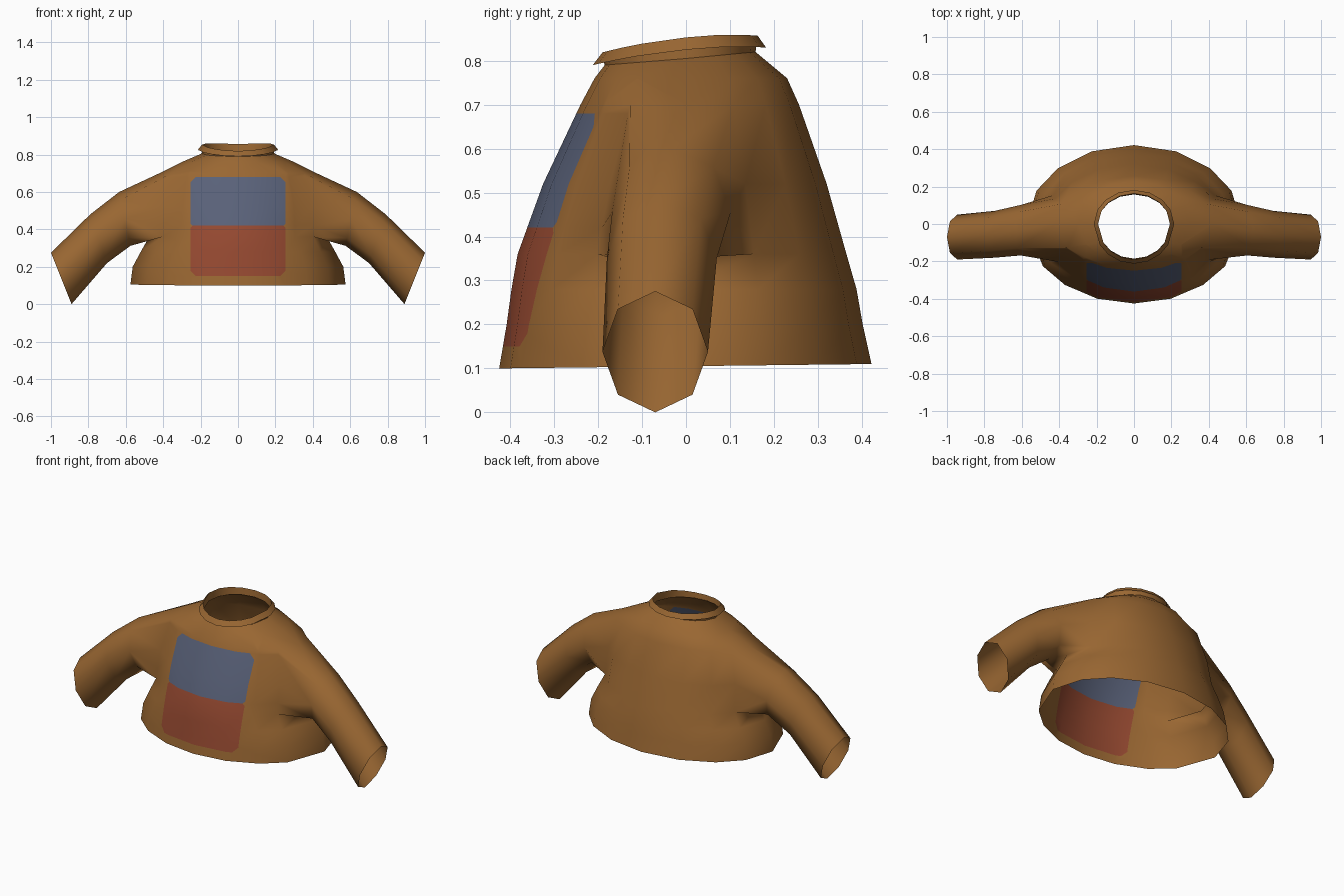
import bpy, bmesh, math
from mathutils import Vector

if "Cube" in bpy.data.objects:
    bpy.data.objects.remove(bpy.data.objects["Cube"])


def material(name, rgb):
    m = bpy.data.materials.new(name)
    m.diffuse_color = (*rgb, 1)
    m.use_nodes = True
    m.node_tree.nodes["Principled BSDF"].inputs["Base Color"].default_value = m.diffuse_color
    return m


BROWN = material("brown_wool", (0.32, 0.135, 0.032))
BLUE = material("slate_blue", (0.10, 0.12, 0.19))
RED = material("brick_red", (0.30, 0.066, 0.03))

# column angles: the four columns beside 0 and 180 degrees leave room for armholes
right = [-90, -70, -50, -32, 0, 25, 45, 67, 90]
ANGLES = [math.radians(a) for a in right + [180 - a for a in right[-2:0:-1]]]
N = len(ANGLES)


def ring(bm, half_w, front, back, height):
    """Oval ring with its own front and back depth; height is a function of sin(angle)."""
    out = []
    for a in ANGLES:
        s = math.sin(a)
        out.append(bm.verts.new((half_w * math.cos(a), s * (back if s > 0 else front), height(s))))
    return out


def bridge(bm, a, b, skip=()):
    n = len(a)
    for j in range(n):
        if j not in skip:
            k = (j + 1) % n
            bm.faces.new((a[j], a[k], b[k], b[j]))


def finish(bm, name, mats):
    for f in bm.faces:
        f.smooth = True
    me = bpy.data.meshes.new(name)
    bm.to_mesh(me)
    bm.free()
    for m in mats:
        me.materials.append(m)
    ob = bpy.data.objects.new(name, me)
    bpy.context.collection.objects.link(ob)
    return ob


# ---- body: stacked rings (z, half width, front depth, back depth, tilt to the back)
bm = bmesh.new()
rows = [(0.105, 0.575, 0.425, 0.422, 0.005), (0.20, 0.563, 0.408, 0.402, 0),
        (0.28, 0.52, 0.397, 0.388, 0), (0.36, 0.475, 0.383, 0.365, 0),
        (0.52, 0.465, 0.325, 0.32, 0), (0.70, 0.42, 0.24, 0.257, 0),
        (0.76, 0.30, 0.208, 0.23, 0), (0.805, 0.195, 0.185, 0.158, 0.015)]
rings = [ring(bm, w, f, b, lambda s, z=z, t=t: z + t * s) for z, w, f, b, t in rows]
holes = (3, 4, 11, 12)
for i in range(len(rings) - 1):
    bridge(bm, rings[i], rings[i + 1], holes if i in (3, 4) else ())

# ---- sleeves: eight-sided tubes joined to the armholes
# (top x, top z, bottom x, bottom z, centre y, half depth)
sleeve = [(0.635, 0.60, 0.575, 0.312, -0.033, 0.135),
          (0.79, 0.48, 0.70, 0.22, -0.055, 0.125),
          (1.0, 0.275, 0.89, 0.0, -0.07, 0.12)]
lo, mid, hi = rings[3:6]
for side in (1, -1):
    c, f, b = (4, 3, 5) if side > 0 else (12, 13, 11)
    prev = [hi[c], hi[f], mid[f], lo[f], lo[c], lo[b], mid[b], hi[b]]
    for tx, tz, bx, bz, cy, d in sleeve:
        cur = []
        for k in range(8):
            a = k * math.pi / 4
            t = (1 + math.cos(a)) / 2
            cur.append(bm.verts.new((side * (bx + (tx - bx) * t), cy - d * math.sin(a),
                                     bz + (tz - bz) * t)))
        bridge(bm, prev, cur)
        prev = cur
bmesh.ops.recalc_face_normals(bm, faces=bm.faces)
chest = min(bm.faces, key=lambda f: f.calc_center_median().y)
if chest.normal.y > 0:
    bmesh.ops.reverse_faces(bm, faces=bm.faces)

# ---- chest panels cut into the front: blue above red, with clipped corners
HALF = 0.255
PANELS = [(0.15, 0.42, 2), (0.42, 0.68, 1)]


def cut(faces, co, no):
    geom = set(faces)
    for f in faces:
        geom.update(f.edges)
        geom.update(f.verts)
    bmesh.ops.bisect_plane(bm, geom=list(geom), dist=1e-5, plane_co=co, plane_no=no)


def front_faces():
    return [f for f in bm.faces if f.calc_center_median().y < -0.1
            and all(abs(v.co.x) < 0.46 for v in f.verts)]


def inside(f, z0, z1):
    p = f.calc_center_median()
    return p.y < 0 and abs(p.x) < HALF and z0 < p.z < z1


for z in (0.15, 0.42, 0.68):
    cut(front_faces(), (0, 0, z), (0, 0, 1))
for x in (-HALF, HALF):
    cut(front_faces(), (x, 0, 0), (1, 0, 0))


def corner_size(z):
    return 0.012 if z == 0.42 else 0.03


for z0, z1, _ in PANELS:
    for sx in (-1, 1):
        for zc, sz in ((z0, -1), (z1, 1)):
            near = [f for f in bm.faces if inside(f, z0, z1) and any(
                abs(v.co.x - sx * HALF) < 1e-3 and abs(v.co.z - zc) < 1e-3 for v in f.verts)]
            cut(near, (sx * (HALF - corner_size(zc)), 0, zc), Vector((sx, 0, sz)).normalized())
for f in bm.faces:
    p = f.calc_center_median()
    for z0, z1, idx in PANELS:
        if inside(f, z0, z1):
            dx = HALF - abs(p.x)
            if dx + p.z - z0 > corner_size(z0) and dx + z1 - p.z > corner_size(z1):
                f.material_index = idx
finish(bm, "sweater_body", [BROWN, BLUE, RED])

# ---- collar: folded band, outer edge up to the rim and down inside to the neck
bm = bmesh.new()
outer = ring(bm, 0.215, 0.212, 0.182, lambda s: 0.825 + 0.02 * s - 0.015 * s * s)
rim = ring(bm, 0.192, 0.19, 0.163, lambda s: 0.853 + 0.019 * s - 0.015 * s * s)
neck = ring(bm, 0.194, 0.185, 0.158, lambda s: 0.803 + 0.015 * s)
bridge(bm, outer, rim)
bridge(bm, rim, neck)
collar = finish(bm, "collar", [BROWN])
bpy.context.view_layer.objects.active = collar
collar.select_set(True)
bpy.ops.object.shade_smooth_by_angle(angle=math.radians(50))
